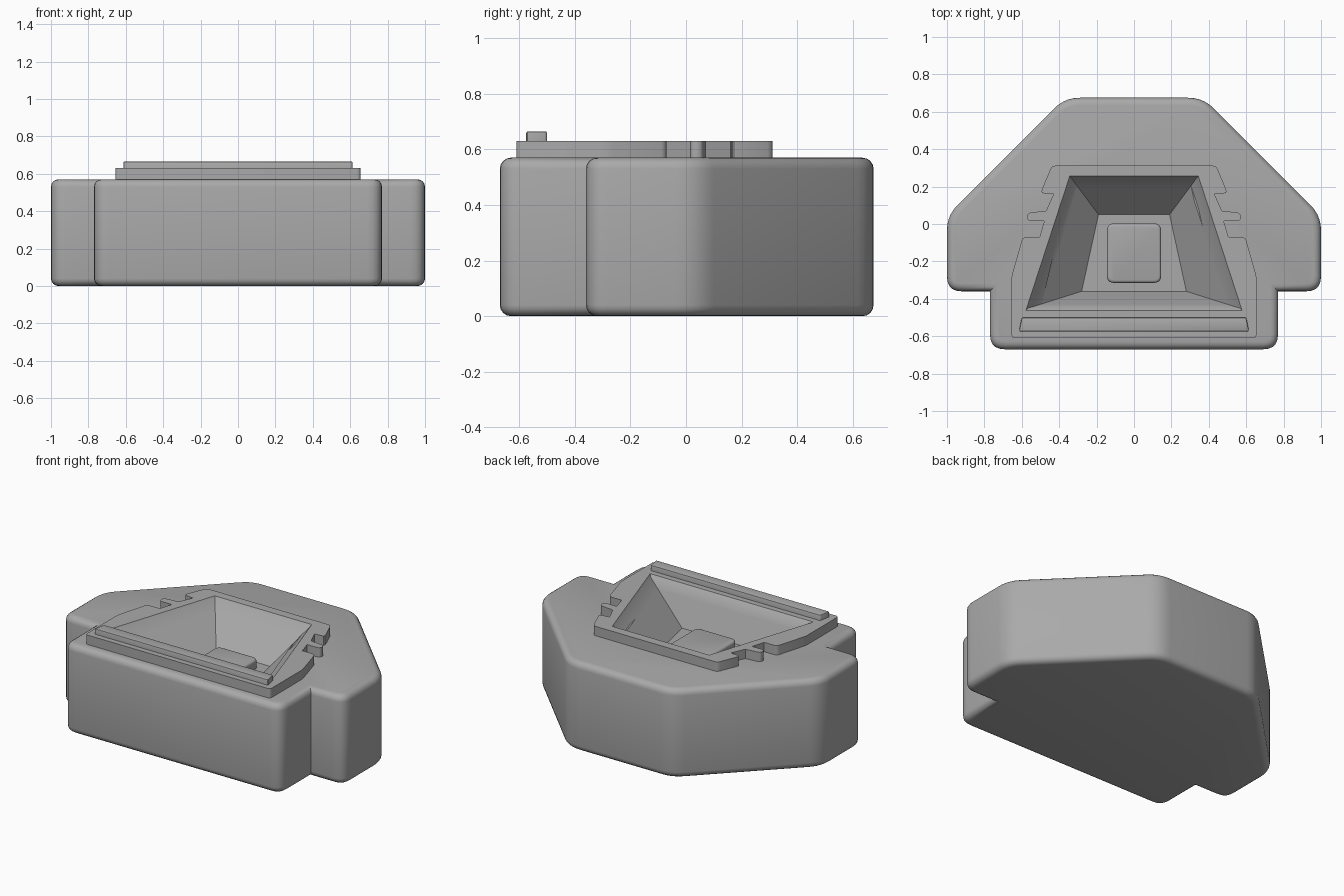
import bpy
import bmesh
from mathutils import Vector

if "Cube" in bpy.data.objects:
    bpy.data.objects.remove(bpy.data.objects["Cube"])

grey = bpy.data.materials.new("mid_grey")
grey.use_nodes = True
colour = (0.4, 0.4, 0.4, 1)
grey.diffuse_color = colour
grey.node_tree.nodes["Principled BSDF"].inputs["Base Color"].default_value = colour


def mirrored(half):
    """Close a right-hand outline, listed front to back, with its mirror."""
    return [Vector(p) for p in half] + [Vector((-x, y)) for x, y in reversed(half)]


def rounded(outline, size, steps=5):
    """Round the convex corners of a counter-clockwise outline."""
    result = []
    for i, p in enumerate(outline):
        a, b = outline[i - 1] - p, outline[(i + 1) % len(outline)] - p
        if a.cross(b) > 0:  # inner corner stays sharp
            result.append(p)
            continue
        cut = min(size, a.length * 0.45, b.length * 0.45)
        a, b = p + a.normalized() * cut, p + b.normalized() * cut
        for k in range(steps + 1):
            t = k / steps
            result.append(a * (1 - t) ** 2 + p * 2 * t * (1 - t) + b * t * t)
    return result


def loft(name, rings):
    """Join equal-sized outlines, given as (outline, height), into a solid."""
    bm = bmesh.new()
    loops = [[bm.verts.new((p.x, p.y, z)) for p in pts] for pts, z in rings]
    count = len(loops[0])
    for low, high in zip(loops, loops[1:]):
        for i in range(count):
            j = (i + 1) % count
            bm.faces.new((low[i], low[j], high[j], high[i]))
    bm.faces.new(loops[0][::-1])
    bm.faces.new(loops[-1])
    bmesh.ops.recalc_face_normals(bm, faces=bm.faces)
    mesh = bpy.data.meshes.new(name)
    bm.to_mesh(mesh)
    bm.free()
    mesh.materials.append(grey)
    obj = bpy.data.objects.new(name, mesh)
    bpy.context.collection.objects.link(obj)
    return obj


def bevel_level_edges(obj, heights, width, segments):
    """Round the edges that lie at the given heights."""
    bm = bmesh.new()
    bm.from_mesh(obj.data)
    edges = [e for e in bm.edges
             if any(all(abs(v.co.z - h) < 0.001 for v in e.verts) for h in heights)]
    bmesh.ops.bevel(bm, geom=edges, offset=width, segments=segments,
                    profile=0.5, affect='EDGES', clamp_overlap=False)
    bm.to_mesh(obj.data)
    bm.free()


def finish(obj, cutter=None):
    bpy.ops.object.select_all(action='DESELECT')
    obj.select_set(True)
    bpy.context.view_layer.objects.active = obj
    if cutter:
        cut = obj.modifiers.new("pit_cut", 'BOOLEAN')
        cut.operation, cut.solver, cut.object = 'DIFFERENCE', 'EXACT', cutter
        bpy.ops.object.modifier_apply(modifier=cut.name)
    bpy.ops.object.shade_smooth_by_angle(angle=0.6)


# Sloping pit, flared slightly at the rim
floor = mirrored([(0.28, -0.36), (0.19, 0.05)])
rim = mirrored([(0.565, -0.45), (0.335, 0.245)])
flare = mirrored([(0.58, -0.465), (0.345, 0.257)])
pit = loft("pit_cutter", [(floor, 0.40), (rim, 0.615), (flare, 0.632), (flare, 0.8)])

# Main body with its narrower front block
body_outline = rounded(mirrored([(0.77, -0.67), (0.77, -0.36), (1, -0.36),
                                 (1, 0.045), (0.37, 0.675)]), 0.08)
body = loft("body", [(body_outline, 0), (body_outline, 0.57)])
bevel_level_edges(body, (0, 0.57), 0.04, 4)
finish(body, pit)

# Raised collar with notched sides
collar_outline = rounded(mirrored([(0.655, -0.61), (0.655, -0.28), (0.595, -0.07),
                                   (0.505, -0.07), (0.48, 0.015), (0.57, 0.015),
                                   (0.57, 0.06), (0.47, 0.07), (0.43, 0.16),
                                   (0.50, 0.165), (0.44, 0.312)]), 0.02, 3)
collar = loft("collar", [(collar_outline, 0.56), (collar_outline, 0.63)])
finish(collar, pit)

# Ridge along the front of the collar
ridge_outline = rounded(mirrored([(0.615, -0.575), (0.60, -0.5)]), 0.01, 3)
ridge = loft("front_ridge", [(ridge_outline, 0.62), (ridge_outline, 0.665)])
bevel_level_edges(ridge, (0.665,), 0.006, 2)
finish(ridge)

# Low pad on the pit floor
pad_outline = rounded(mirrored([(0.145, -0.315), (0.145, 0.003)]), 0.04)
pad = loft("pit_pad", [(pad_outline, 0.39), (pad_outline, 0.46)])
bevel_level_edges(pad, (0.46,), 0.015, 3)
finish(pad)

bpy.data.objects.remove(pit)
